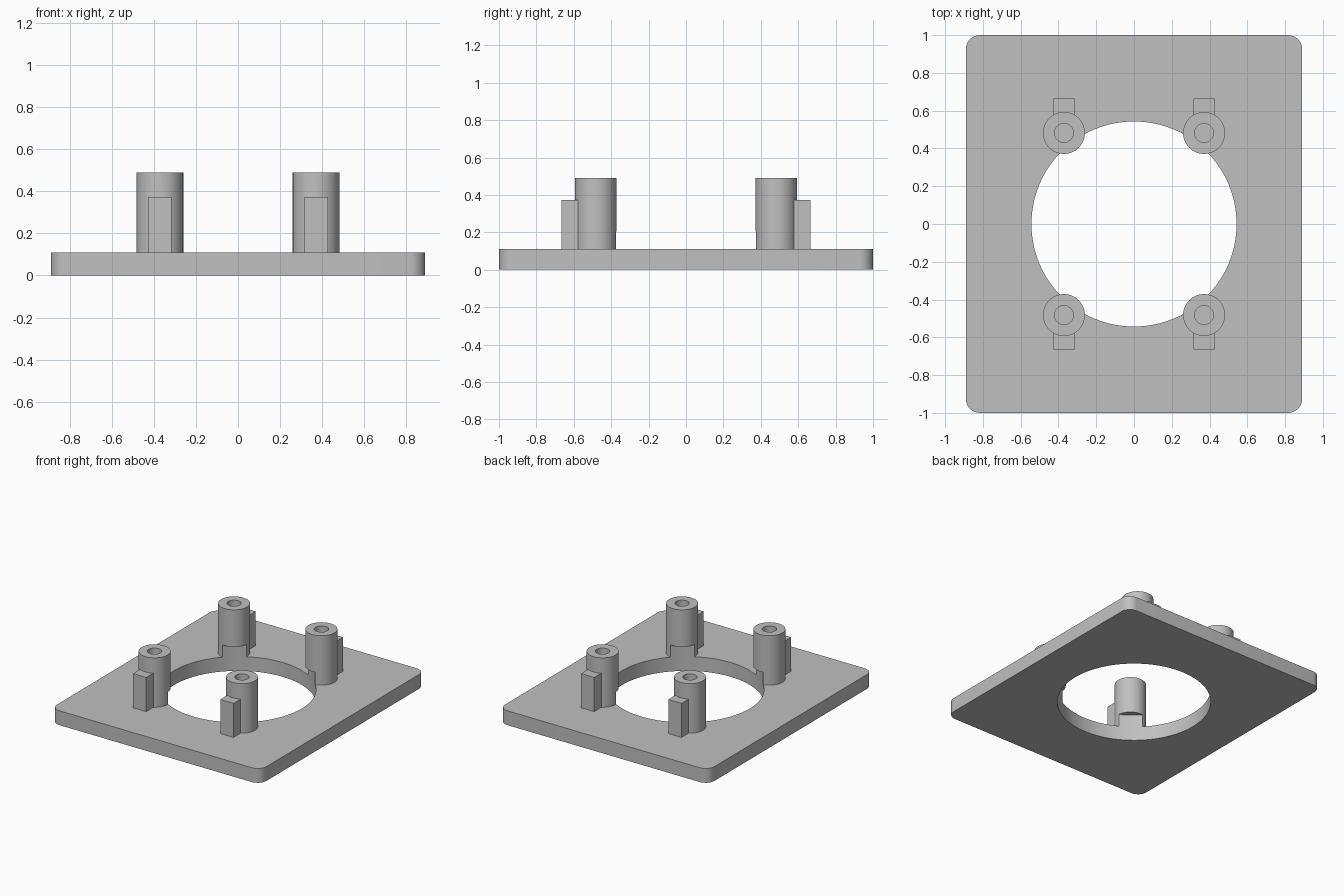
import bpy
import bmesh

if "Cube" in bpy.data.objects:
    bpy.data.objects.remove(bpy.data.objects["Cube"], do_unlink=True)

# Main sizes
PLATE_X, PLATE_Y, PLATE_Z = 1.78, 2.0, 0.11
OPENING_R, OPENING_TOP = 0.543, 0.205
POST_X, POST_Y, POST_R, POST_TOP = 0.371, 0.482, 0.111, 0.49
BORE_R = 0.05
RIB_W, RIB_END, RIB_TOP = 0.112, 0.665, 0.372

grey = bpy.data.materials.new("plain grey")
grey.use_nodes = True
colour = (0.53, 0.53, 0.53, 1)
grey.diffuse_color = colour
grey.node_tree.nodes["Principled BSDF"].inputs["Base Color"].default_value = colour


def finish(name):
    obj = bpy.context.object
    obj.name = obj.data.name = name
    obj.data.materials.append(grey)
    return obj


def box(name, low, high):
    centre = [(a + b) / 2 for a, b in zip(low, high)]
    bpy.ops.mesh.primitive_cube_add(size=1, location=centre)
    obj = finish(name)
    obj.scale = [b - a for a, b in zip(low, high)]
    bpy.ops.object.transform_apply(location=False, rotation=False, scale=True)
    return obj


def cylinder(name, x, y, radius, bottom, top, sides):
    bpy.ops.mesh.primitive_cylinder_add(
        vertices=sides, radius=radius, depth=top - bottom,
        location=(x, y, (bottom + top) / 2))
    return finish(name)


def cut(obj, cutter):
    cutter.hide_render = True
    mod = obj.modifiers.new("cut", "BOOLEAN")
    mod.operation = "DIFFERENCE"
    mod.solver = "EXACT"
    mod.object = cutter
    select(obj)
    bpy.ops.object.modifier_apply(modifier=mod.name)


def select(obj):
    bpy.ops.object.select_all(action="DESELECT")
    obj.select_set(True)
    bpy.context.view_layer.objects.active = obj


def smooth(obj):
    select(obj)
    bpy.ops.object.shade_smooth_by_angle(angle=0.5)


# Base plate with rounded upright corners
plate = box("base_plate", (-PLATE_X / 2, -PLATE_Y / 2, 0),
            (PLATE_X / 2, PLATE_Y / 2, PLATE_Z))
bm = bmesh.new()
bm.from_mesh(plate.data)
upright = [e for e in bm.edges
           if abs(e.verts[0].co.z - e.verts[1].co.z) > PLATE_Z / 2]
bmesh.ops.bevel(bm, geom=upright, offset=0.074, segments=8,
                profile=0.5, affect="EDGES")
bm.to_mesh(plate.data)
bm.free()

# Round opening, which also notches the feet of the posts
opening = cylinder("opening_cutter", 0, 0, OPENING_R, -0.1, OPENING_TOP, 128)
cut(plate, opening)
smooth(plate)

# Four hollow posts, each with an outward rib
for end, sy in (("front", -1), ("back", 1)):
    for side, sx in (("left", 1), ("right", -1)):
        x, y = sx * POST_X, sy * POST_Y
        post = cylinder(f"{end}_{side}_post", x, y, POST_R,
                        PLATE_Z / 2, POST_TOP, 64)
        bore = cylinder("bore_cutter", x, y, BORE_R,
                        PLATE_Z, POST_TOP + 0.1, 48)
        cut(post, bore)
        cut(post, opening)
        smooth(post)
        bpy.data.objects.remove(bore, do_unlink=True)
        inner, outer = sy * (POST_Y + 0.075), sy * RIB_END
        box(f"{end}_{side}_rib",
            (x - RIB_W / 2, min(inner, outer), PLATE_Z / 2),
            (x + RIB_W / 2, max(inner, outer), RIB_TOP))

bpy.data.objects.remove(opening, do_unlink=True)
